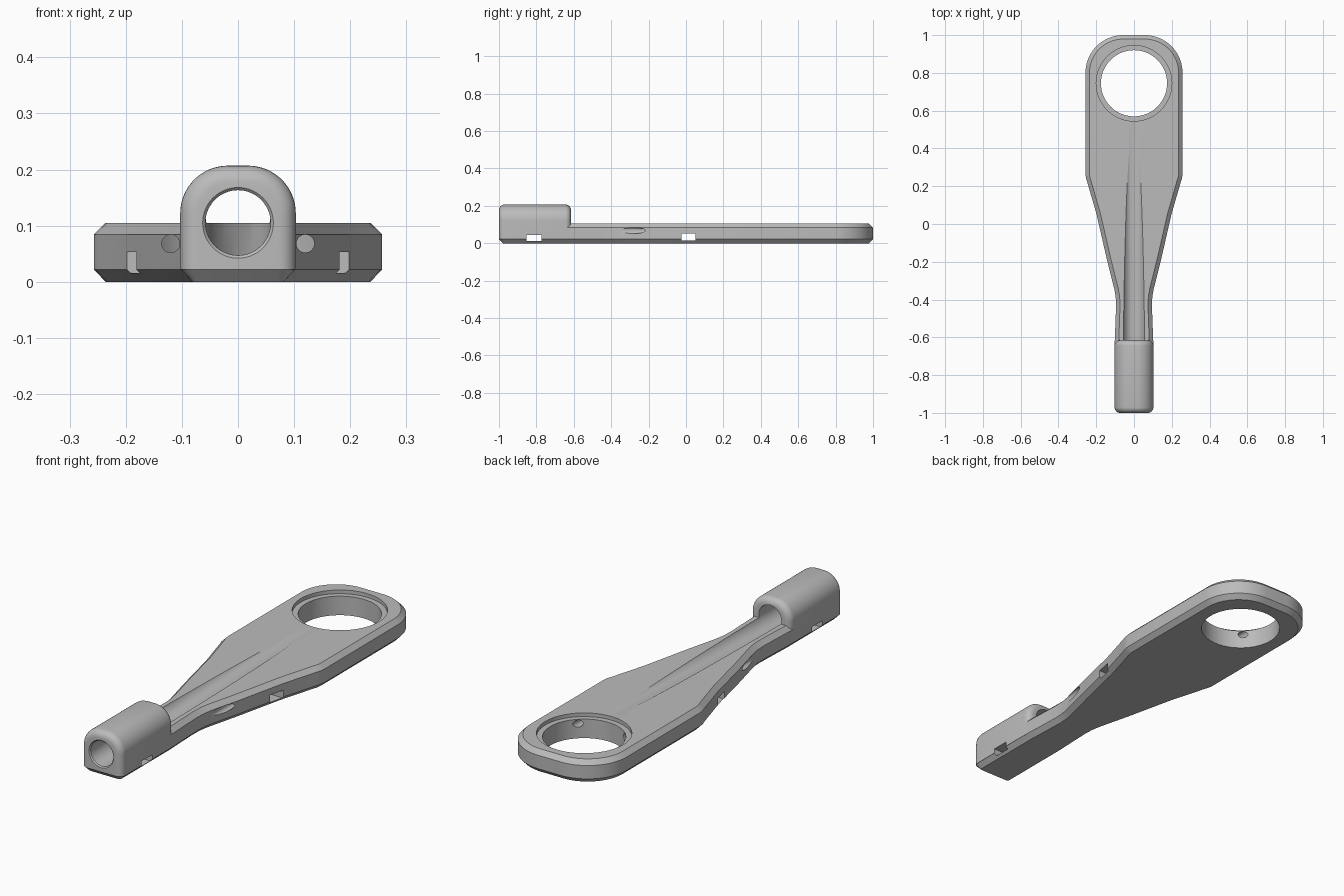
import bpy, bmesh, math
from mathutils import Vector, Matrix

cube = bpy.data.objects.get("Cube")
if cube:
    bpy.data.objects.remove(cube, do_unlink=True)

grey = bpy.data.materials.new("plain grey")
grey.use_nodes = True
GREY = (0.5, 0.5, 0.5, 1)
grey.diffuse_color = GREY
grey.node_tree.nodes["Principled BSDF"].inputs["Base Color"].default_value = GREY


def make_object(name, bm):
    bmesh.ops.recalc_face_normals(bm, faces=bm.faces)
    mesh = bpy.data.meshes.new(name)
    bm.to_mesh(mesh)
    bm.free()
    mesh.materials.append(grey)
    obj = bpy.data.objects.new(name, mesh)
    bpy.context.collection.objects.link(obj)
    return obj


def loft(name, rings):
    """Skin a closed solid through matching rings of points."""
    bm = bmesh.new()
    rows = [[bm.verts.new(p) for p in ring] for ring in rings]
    n = len(rows[0])
    for a, b in zip(rows, rows[1:]):
        for i in range(n):
            j = (i + 1) % n
            bm.faces.new((a[i], a[j], b[j], b[i]))
    bm.faces.new(rows[0][::-1])
    bm.faces.new(rows[-1])
    return make_object(name, bm)


def arc(cx, cy, r, start, end, steps):
    angles = [math.radians(start + (end - start) * i / steps) for i in range(steps + 1)]
    return [(cx + r * math.cos(a), cy + r * math.sin(a)) for a in angles]


def inset(points, d):
    """Offset a counter-clockwise outline inward with mitred corners."""
    result = []
    for i, p in enumerate(points):
        p = Vector(p)
        before = (p - Vector(points[i - 1])).normalized()
        after = (Vector(points[(i + 1) % len(points)]) - p).normalized()
        n1, n2 = Vector((-before.y, before.x)), Vector((-after.y, after.x))
        result.append(p + (n1 + n2) * d / (1 + n1.dot(n2)))
    return result


# Handle plate: narrow neck, tapered waist, rounded far end, chamfered rims
waist = [(0.102, -0.62), (0.098, -0.52), (0.095, -0.43), (0.097, -0.385),
         (0.104, -0.345), (0.143, -0.19), (0.198, 0.05), (0.247, 0.22),
         (0.254, 0.24), (0.257, 0.265)]
half = arc(0.072, -0.969, 0.03, -90, 0, 6) + waist + arc(0.057, 0.8, 0.2, 0, 90, 20)
outline = half + [(-x, y) for x, y in reversed(half)]
rim = inset(outline, 0.021)
plate = loft("handle_plate", [[(x, y, z) for x, y in ring] for ring, z in
             ((rim, 0), (outline, 0.022), (outline, 0.084), (rim, 0.105))])


# Raised socket head with softly rounded ends
def head_ring(d, y):
    w, top, r = 0.103 - d, 0.207 - d, 0.085 - d
    side = [(w, 0.022)] + arc(w - r, top - r, r, 0, 90, 16)
    return [(x, y, z) for x, z in side + [(-x, z) for x, z in reversed(side)]]


R = 0.03
fillet = [(R * (1 - math.sin(t)), R * (1 - math.cos(t)))
          for t in (math.radians(15 * i) for i in range(7))]
head = loft("socket_head", [head_ring(d, -1 + y) for d, y in fillet] +
            [head_ring(d, -0.615 - y) for d, y in reversed(fillet)])


def cylinder(name, r1, r2, start, end, segments=64):
    start, end = Vector(start), Vector(end)
    axis = end - start
    bm = bmesh.new()
    turn = Vector((0, 0, 1)).rotation_difference(axis).to_matrix().to_4x4()
    bmesh.ops.create_cone(bm, cap_ends=True, segments=segments, radius1=r1, radius2=r2,
                          depth=axis.length,
                          matrix=Matrix.Translation((start + end) / 2) @ turn)
    return make_object(name, bm)


def box(name, size, centre):
    bm = bmesh.new()
    bmesh.ops.create_cube(bm, size=1, matrix=Matrix.Translation(centre) @
                          Matrix.Diagonal((*size, 1)))
    return make_object(name, bm)


def combine(target, tool, operation):
    tool.hide_render = True
    mod = target.modifiers.new(tool.name, "BOOLEAN")
    mod.operation = operation
    mod.solver = "EXACT"
    mod.object = tool
    bpy.ops.object.select_all(action="DESELECT")
    bpy.context.view_layer.objects.active = target
    target.select_set(True)
    bpy.ops.object.modifier_apply(modifier=mod.name)
    bpy.data.objects.remove(tool, do_unlink=True)


combine(plate, head, "UNION")

# Sloping bore that opens into a fading groove, with a countersunk mouth
SLOPE = 0.0375
cutters = [
    cylinder("bore", 0.058, 0.058, (0, -1.1, 0.105 - 0.1 * SLOPE), (0, 0.7, 0.105 + 1.7 * SLOPE)),
    cylinder("bore_mouth", 0.067, 0.057, (0, -1.004, 0.105), (0, -0.994, 0.105)),
    # Large ring opening with a shallow seat
    cylinder("ring_opening", 0.175, 0.175, (0, 0.745, -0.1), (0, 0.745, 0.2), 96),
    cylinder("ring_seat", 0.2, 0.2, (0, 0.745, 0.088), (0, 0.745, 0.2), 96),
    # Strap slots across the handle
    box("front_slot", (1, 0.08, 0.032), (0, -0.813, 0.027)),
    box("middle_slot", (1, 0.074, 0.037), (0, 0.013, 0.0345)),
]
# Lengthwise screw holes running into the ring opening
for side in (-1, 1):
    cutters.append(cylinder("screw_hole", 0.016, 0.016, (side * 0.12, -0.55, 0.068),
                            (side * 0.12, 0.7, 0.068), 32))
for cutter in cutters:
    combine(plate, cutter, "DIFFERENCE")

plate.name = "socket_handle"
bpy.ops.object.shade_smooth_by_angle(angle=math.radians(25))
